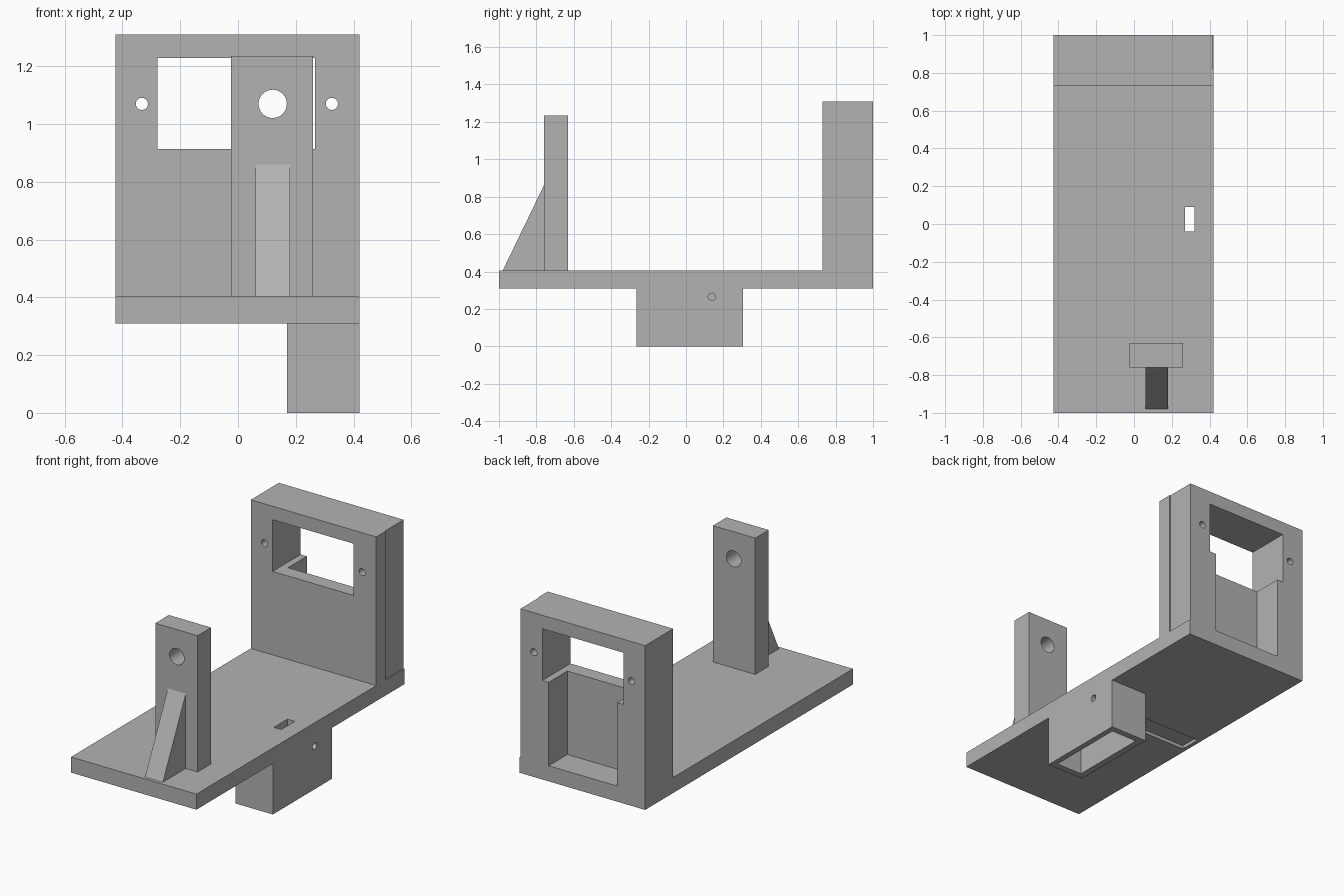
import bpy
import bmesh
import math
from mathutils import Matrix, Vector

cube = bpy.data.objects.get("Cube")
if cube:
    bpy.data.objects.remove(cube, do_unlink=True)

grey = bpy.data.materials.new("plain_grey")
grey.use_nodes = True
colour = (0.45, 0.45, 0.45, 1)
grey.diffuse_color = colour
grey.node_tree.nodes["Principled BSDF"].inputs["Base Color"].default_value = colour


def make_object(name, bm):
    bmesh.ops.recalc_face_normals(bm, faces=bm.faces)
    mesh = bpy.data.meshes.new(name)
    bm.to_mesh(mesh)
    bm.free()
    mesh.materials.append(grey)
    obj = bpy.data.objects.new(name, mesh)
    bpy.context.collection.objects.link(obj)
    return obj


def box(name, x, y, z):
    """Box from its (min, max) range on each axis."""
    bm = bmesh.new()
    size = [r[1] - r[0] for r in (x, y, z)]
    centre = Vector([(r[0] + r[1]) / 2 for r in (x, y, z)])
    bmesh.ops.create_cube(bm, size=1, matrix=Matrix.Translation(centre) @ Matrix.Diagonal((*size, 1)))
    return make_object(name, bm)


def rod(name, centre, radius, length, axis):
    """Cylinder along the x or y axis."""
    bm = bmesh.new()
    turn = Matrix.Rotation(math.pi / 2, 4, "Y" if axis == "x" else "X")
    bmesh.ops.create_cone(bm, cap_ends=True, segments=32, radius1=radius, radius2=radius,
                          depth=length, matrix=Matrix.Translation(centre) @ turn)
    return make_object(name, bm)


def cut(target, *cutters):
    """Subtract each cutter from the target, then remove the cutter."""
    bpy.context.view_layer.objects.active = target
    for cutter in cutters:
        cutter.hide_render = True
        mod = target.modifiers.new("cut", "BOOLEAN")
        mod.operation = "DIFFERENCE"
        mod.solver = "EXACT"
        mod.object = cutter
        bpy.ops.object.modifier_apply(modifier=mod.name)
        bpy.data.objects.remove(cutter, do_unlink=True)


LEFT, RIGHT = 0.42, -0.425
FLOOR, DECK = 0.31, 0.405

# Base plate with a through slot and a shallow channel underneath
base = box("base_plate", (RIGHT, LEFT), (-1, 1), (FLOOR, DECK))
cut(base,
    box("slot", (0.27, 0.32), (-0.04, 0.09), (0.2, 0.5)),
    box("channel", (-0.4, 0.17), (-0.04, 0.09), (0.2, FLOOR + 0.02)))

# Rear block: window, rear pocket, side relief and two screw holes
block = box("rear_block", (RIGHT, LEFT), (0.73, 1), (DECK, 1.31))
cut(block,
    box("window", (-0.278, 0.267), (0.6, 1.1), (0.913, 1.228)),
    box("pocket", (-0.237, 0.225), (0.82, 1.1), (0.35, 1)),
    box("relief", (LEFT - 0.005, 0.5), (0.82, 1.1), (0.35, 1.4)))
for x in (-0.333, 0.325):
    cut(block, rod("screw_hole", (x, 0.86, 1.07), 0.021, 0.6, "y"))

# Front post with a round hole
post = box("front_post", (-0.025, 0.26), (-0.76, -0.63), (DECK, 1.235))
cut(post, rod("post_hole", (0.12, -0.7, 1.07), 0.049, 0.4, "y"))

# Sloping gusset in front of the post
bm = bmesh.new()
profile = [(-0.98, DECK), (-0.76, DECK), (-0.76, 0.86)]
side = bm.faces.new([bm.verts.new((0.06, y, z)) for y, z in profile])
extruded = bmesh.ops.extrude_face_region(bm, geom=[side])["geom"]
bmesh.ops.translate(bm, vec=(0.12, 0, 0), verts=[v for v in extruded if isinstance(v, bmesh.types.BMVert)])
make_object("post_gusset", bm)

# Hollow housing under the plate, open at the bottom
housing = box("lower_housing", (0.17, LEFT), (-0.265, 0.305), (0, FLOOR))
cut(housing,
    box("cavity", (0.21, 0.385), (-0.225, 0.265), (-0.1, 0.4)),
    rod("side_hole", (0.4, 0.138, 0.264), 0.02, 0.12, "x"))

# Crisp flat faces, smooth bores
for obj in (block, post, housing):
    bpy.ops.object.select_all(action="DESELECT")
    obj.select_set(True)
    bpy.context.view_layer.objects.active = obj
    bpy.ops.object.shade_smooth_by_angle(angle=math.radians(30))
